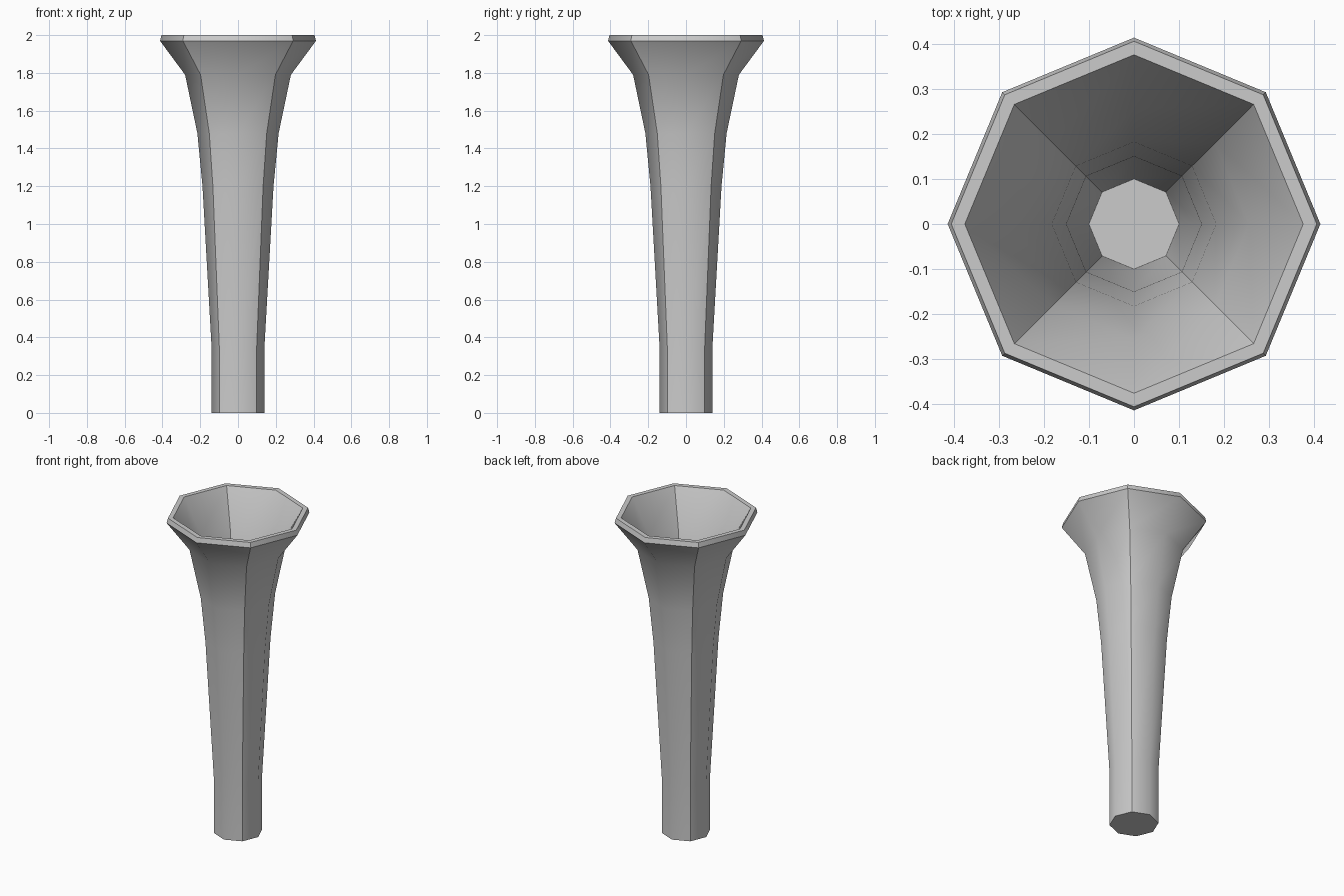
import bpy, bmesh, math

if "Cube" in bpy.data.objects:
    bpy.data.objects.remove(bpy.data.objects["Cube"])

# (radius, height) profile: outer wall upward, over the rim, inner wall down to the floor
PROFILE = [
    (0.14, 0.0), (0.14, 0.35), (0.188, 1.2), (0.215, 1.48), (0.28, 1.79),
    (0.413, 1.97), (0.405, 2.0), (0.375, 2.0),
    (0.255, 1.79), (0.182, 1.48), (0.15, 1.2), (0.10, 0.35),
]
SIDES = 8

bm = bmesh.new()
rings = []
for r, z in PROFILE:
    rings.append([bm.verts.new((r * math.cos(i * math.tau / SIDES),
                                r * math.sin(i * math.tau / SIDES), z))
                  for i in range(SIDES)])

# Walls and rim
for a, b in zip(rings, rings[1:]):
    for i in range(SIDES):
        j = (i + 1) % SIDES
        bm.faces.new((a[i], a[j], b[j], b[i]))

# Underside and inner floor
bm.faces.new(rings[0][::-1])
bm.faces.new(rings[-1])
bmesh.ops.recalc_face_normals(bm, faces=bm.faces)

# Smooth along the flare, crisp on the diagonal corners, rim and base
for f in bm.faces:
    f.smooth = True
for k in (0, 5, 6, 7, 11):
    for i in range(SIDES):
        bm.edges.get((rings[k][i], rings[k][(i + 1) % SIDES])).smooth = False
for a, b in zip(rings, rings[1:]):
    for i in range(1, SIDES, 2):
        bm.edges.get((a[i], b[i])).smooth = False

mesh = bpy.data.meshes.new("flared_vase")
bm.to_mesh(mesh)
bm.free()
vase = bpy.data.objects.new("flared_vase", mesh)
bpy.context.collection.objects.link(vase)
